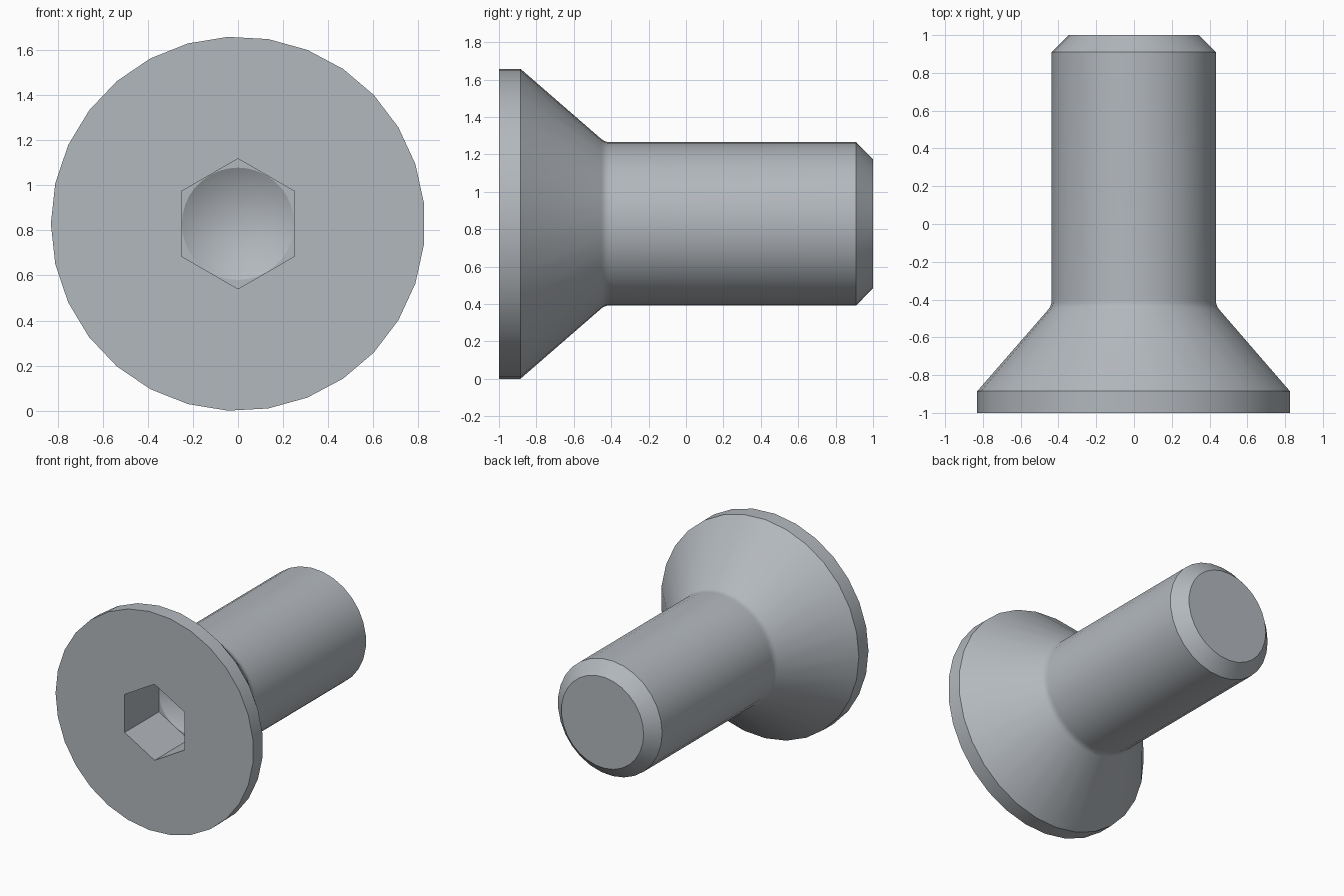
import bpy, bmesh, math

if "Cube" in bpy.data.objects:
    bpy.data.objects.remove(bpy.data.objects["Cube"])

SIDES = 29          # facets around the screw axis
CZ = 0.829          # axis height

steel = bpy.data.materials.new("steel_grey")
steel.diffuse_color = (0.45, 0.48, 0.51, 1)
steel.use_nodes = True
steel.node_tree.nodes["Principled BSDF"].inputs["Base Color"].default_value = steel.diffuse_color

bm = bmesh.new()


def ring(y, r, n, start=0.0):
    """Ring of n vertices around the y axis."""
    return [bm.verts.new((r * math.cos(start + math.tau * i / n), y,
                          CZ + r * math.sin(start + math.tau * i / n)))
            for i in range(n)]


def bridge(a, b):
    for i in range(len(a)):
        j = (i + 1) % len(a)
        bm.faces.new((a[i], a[j], b[j], b[i]))


def fill_between(outer, inner):
    """Flat face between two loops."""
    edges = []
    for loop in (outer, inner):
        for i, v in enumerate(loop):
            w = loop[(i + 1) % len(loop)]
            edges.append(bm.edges.get((v, w)) or bm.edges.new((v, w)))
    bmesh.ops.triangle_fill(bm, edges=edges, use_beauty=True, normal=(0, -1, 0))


# Outer skin: rim, countersunk cone, small fillet, shank, end chamfer
profile = [(-1, 0.83), (-0.885, 0.83), (-0.452, 0.453), (-0.437, 0.443),
           (-0.42, 0.438), (-0.40, 0.437), (0.91, 0.437), (1, 0.345)]
rings = [ring(y, r, SIDES, math.pi) for y, r in profile]
for a, b in zip(rings, rings[1:]):
    bridge(a, b)
bm.faces.new(rings[-1])

# Hexagonal socket walls
hex_r = 0.5 / math.sqrt(3)
hex_front = ring(-1, hex_r, 6, math.pi / 2)
hex_floor = ring(-0.59, hex_r, 6, math.pi / 2)
bridge(hex_front, hex_floor)

# Drilled cone at the bottom of the socket
drill = ring(-0.59, 0.249, 36)
tip = bm.verts.new((0, -0.446, CZ))
for i in range(36):
    bm.faces.new((drill[i], drill[(i + 1) % 36], tip))

# Head face around the socket, and socket floor around the cone
fill_between(rings[0], hex_front)
fill_between(hex_floor, drill)

bmesh.ops.recalc_face_normals(bm, faces=bm.faces)
mesh = bpy.data.meshes.new("countersunk_screw")
bm.to_mesh(mesh)
bm.free()
mesh.materials.append(steel)

screw = bpy.data.objects.new("countersunk_screw", mesh)
bpy.context.collection.objects.link(screw)
bpy.context.view_layer.objects.active = screw
screw.select_set(True)
bpy.ops.object.shade_smooth_by_angle(angle=math.radians(25))
